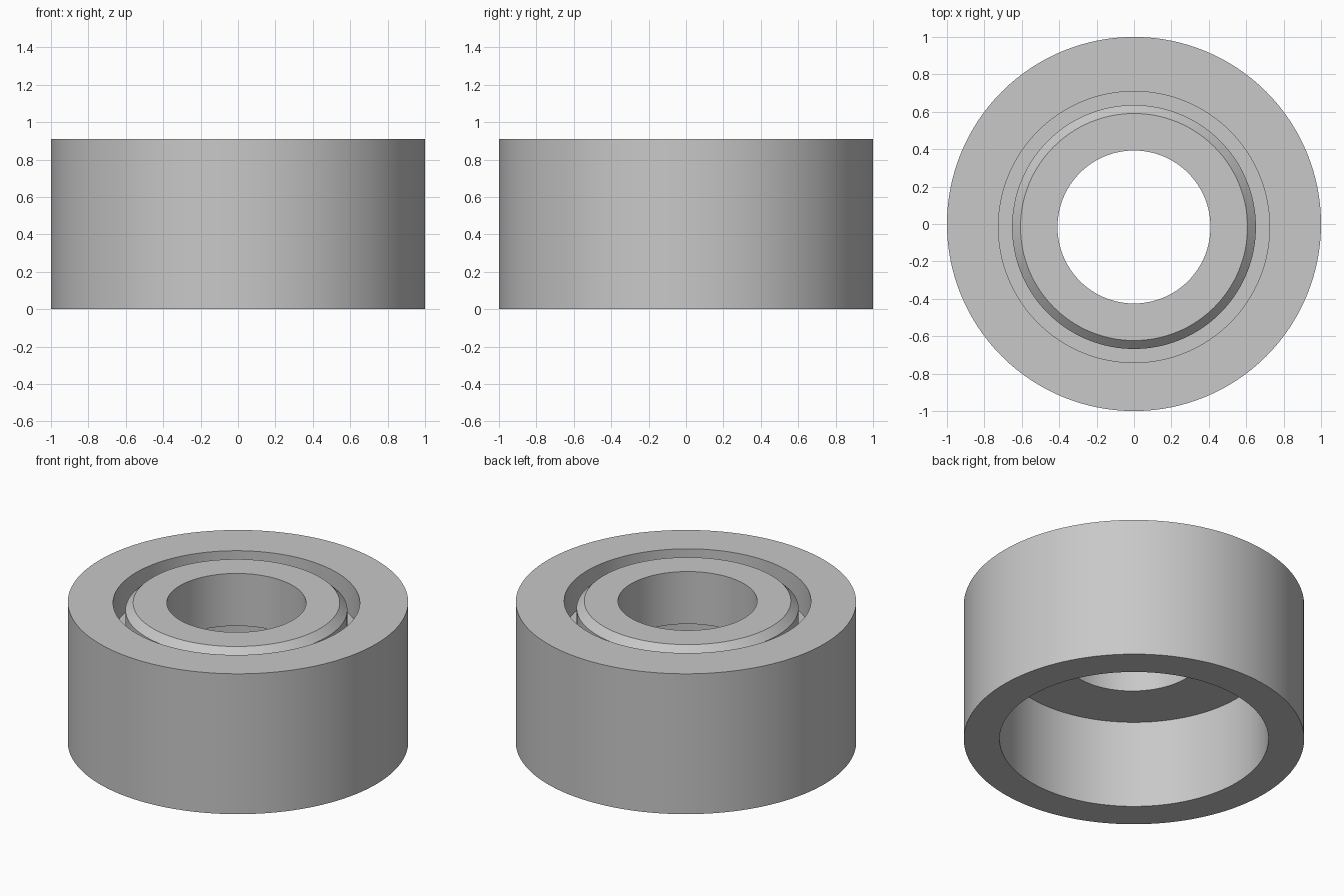
import bpy
import bmesh
from math import cos, sin, tau, radians

cube = bpy.data.objects.get("Cube")
if cube:
    bpy.data.objects.remove(cube, do_unlink=True)

SEGMENTS = 128
HEIGHT = 0.91
SHIFT = -0.016      # the hub sits slightly off the axis of the outer wall
WEB_BOTTOM = 0.57   # ceiling of the lower bore
WEB_TOP = 0.70      # floor of the upper groove

grey = bpy.data.materials.new("plain grey")
grey.use_nodes = True
colour = (0.58, 0.58, 0.58, 1)
grey.diffuse_color = colour
grey.node_tree.nodes["Principled BSDF"].inputs["Base Color"].default_value = colour


def lathe(name, profile):
    """Skin a closed loop of rings given as (radius, height, y centre)."""
    bm = bmesh.new()
    rings = []
    for radius, z, cy in profile:
        angles = [tau * i / SEGMENTS for i in range(SEGMENTS)]
        rings.append([bm.verts.new((radius * cos(a), cy + radius * sin(a), z))
                      for a in angles])
    for lower, upper in zip(rings, rings[1:] + rings[:1]):
        for i in range(SEGMENTS):
            j = (i + 1) % SEGMENTS
            bm.faces.new((lower[i], lower[j], upper[j], upper[i]))
    bmesh.ops.recalc_face_normals(bm, faces=bm.faces)
    mesh = bpy.data.meshes.new(name)
    bm.to_mesh(mesh)
    bm.free()
    mesh.materials.append(grey)
    obj = bpy.data.objects.new(name, mesh)
    bpy.context.collection.objects.link(obj)
    bpy.ops.object.select_all(action="DESELECT")
    obj.select_set(True)
    bpy.context.view_layer.objects.active = obj
    bpy.ops.object.shade_smooth_by_angle(angle=radians(30))
    return obj


# Outer wall, upper groove, chamfered hub, through hole and lower bore
lathe("bushing_ring", [
    (1.0, 0, 0),
    (1.0, HEIGHT, 0),
    (0.725, HEIGHT, SHIFT),
    (0.725, WEB_TOP, SHIFT),
    (0.652, WEB_TOP, SHIFT),
    (0.652, HEIGHT - 0.045, SHIFT),
    (0.607, HEIGHT, SHIFT),
    (0.409, HEIGHT, SHIFT),
    (0.409, WEB_BOTTOM, SHIFT),
    (0.79, WEB_BOTTOM, 0),
    (0.79, 0, 0),
])
